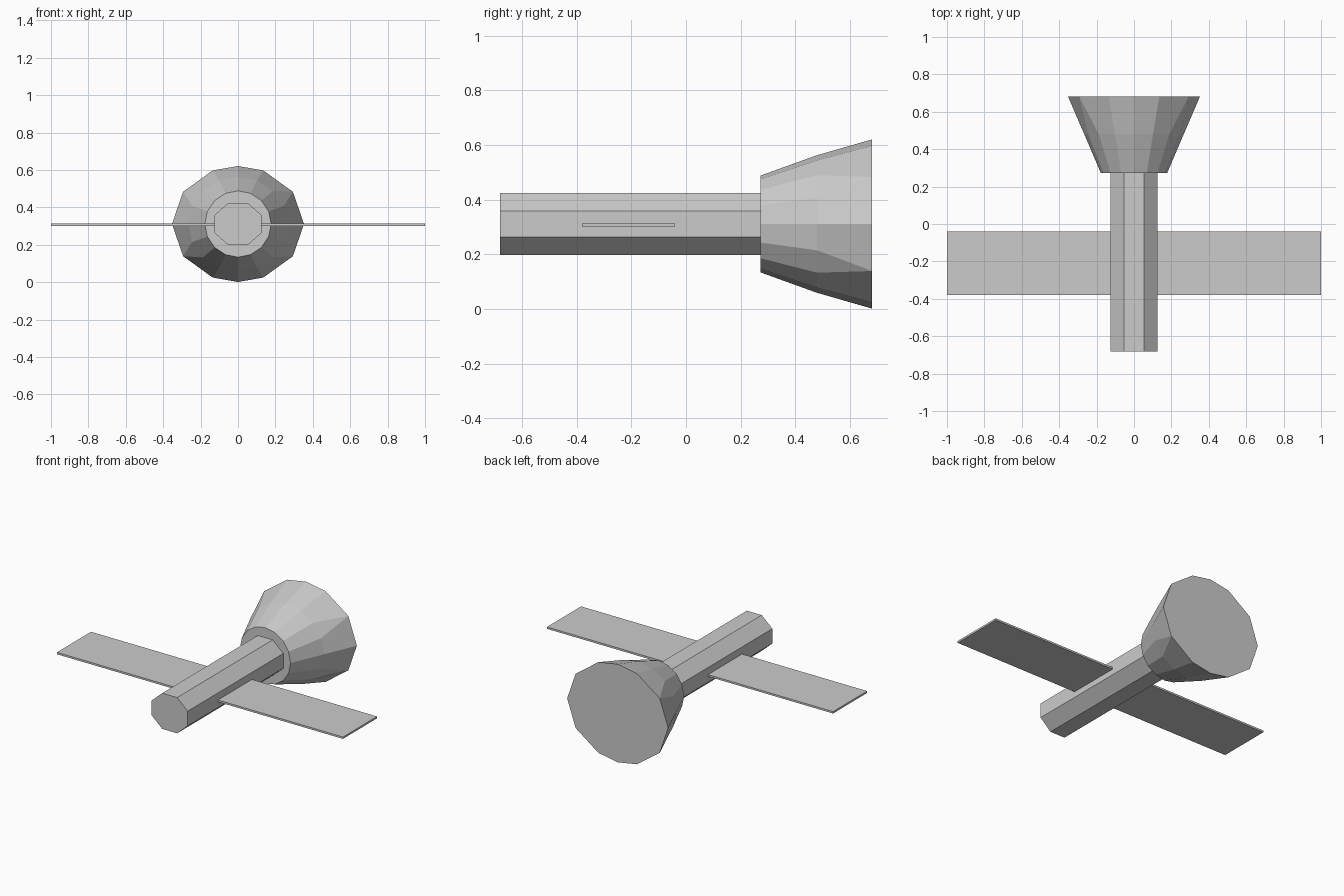
import bpy, bmesh
from math import sin, cos, radians

if "Cube" in bpy.data.objects:
    bpy.data.objects.remove(bpy.data.objects["Cube"])

CZ = 0.311  # height of the long axis


def ring(bm, y, rx, rz, angles):
    return [bm.verts.new((rx * cos(radians(a)), y, CZ + rz * sin(radians(a)))) for a in angles]


def loft(name, sections):
    """Closed skin over (y, rx, rz, angles) rings, capped at both ends."""
    bm = bmesh.new()
    rings = [ring(bm, *s) for s in sections]
    n = len(rings[0])
    for a, b in zip(rings, rings[1:]):
        for i in range(n):
            j = (i + 1) % n
            bm.faces.new((a[i], a[j], b[j], b[i]))
    bm.faces.new(rings[0])
    bm.faces.new(rings[-1])
    bmesh.ops.remove_doubles(bm, verts=bm.verts, dist=0.0005)
    bmesh.ops.recalc_face_normals(bm, faces=bm.faces)
    mesh = bpy.data.meshes.new(name)
    bm.to_mesh(mesh)
    bm.free()
    obj = bpy.data.objects.new(name, mesh)
    bpy.context.collection.objects.link(obj)
    return obj


# Octagonal body tube
octagon = [22.5 + 45 * i for i in range(8)]
k = 1 / cos(radians(22.5))
loft("body_tube", [(-0.682, 0.126 * k, 0.113 * k, octagon),
                   (0.28, 0.126 * k, 0.113 * k, octagon)])

# Flared bell: 16 sides at the neck, pairs merging to 12 sides at the wide end
sixteen = [22.5 * i for i in range(16)]
merged = {1: 33.75, 2: 33.75, 6: 146.25, 7: 146.25,
          9: 213.75, 10: 213.75, 14: 326.25, 15: 326.25}
twelve = [merged.get(i, a) for i, a in enumerate(sixteen)]
loft("flared_bell", [(0.272, 0.177, 0.177, sixteen),
                     (0.48, 0.266, 0.252, sixteen),
                     (0.682, 0.353, 0.31, twelve)])

# Thin flat panels on both sides
for side, label in ((-1, "left"), (1, "right")):
    bpy.ops.mesh.primitive_cube_add(size=1, location=(side * 0.56, -0.21, 0.307))
    panel = bpy.context.object
    panel.name = label + "_panel"
    panel.scale = (0.88, 0.34, 0.012)
